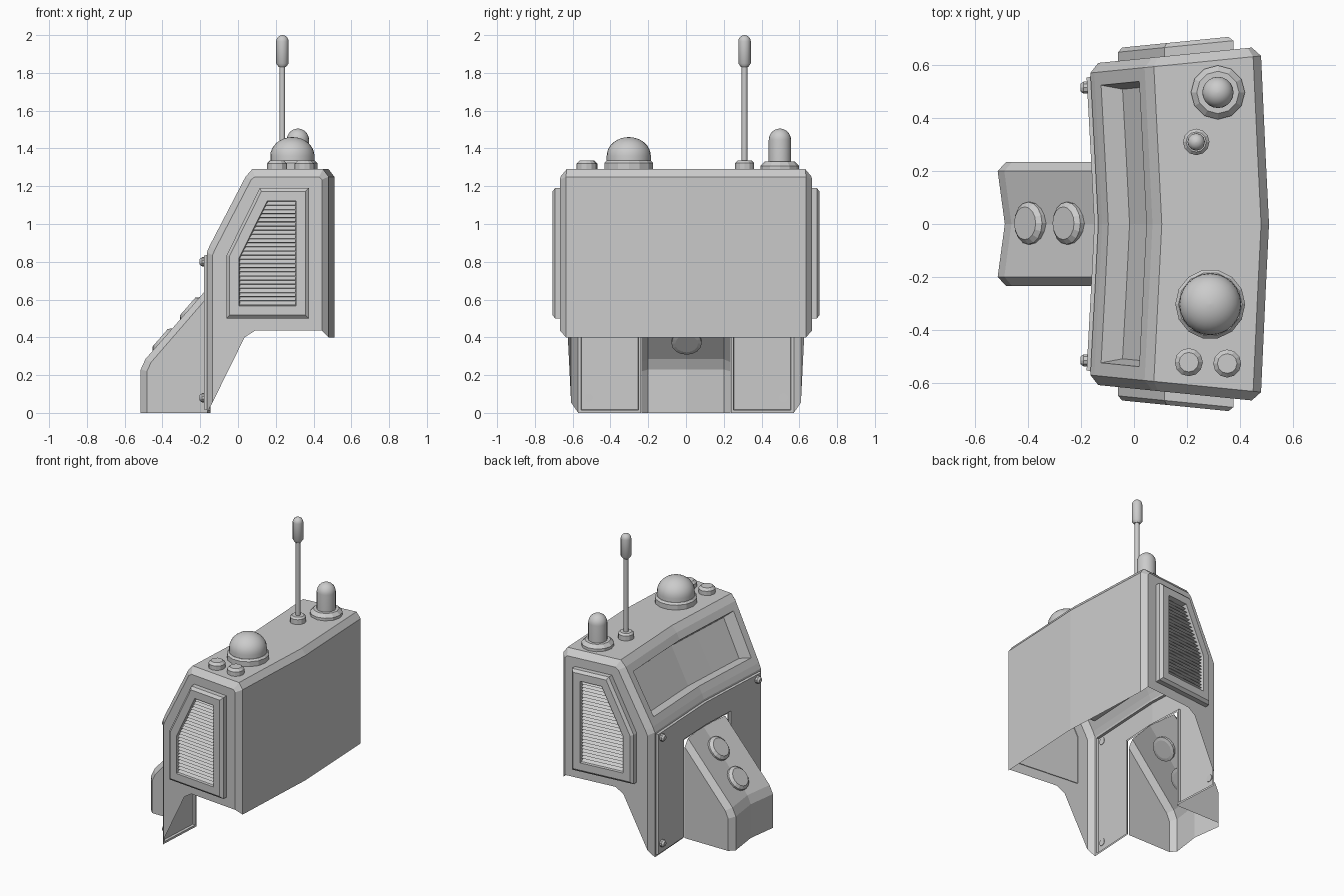
import bpy, bmesh
from math import radians, sin, cos, pi
from mathutils import Matrix

if "Cube" in bpy.data.objects:
    bpy.data.objects.remove(bpy.data.objects["Cube"])


def finish(bm, name, smooth=False):
    me = bpy.data.meshes.new(name)
    bm.to_mesh(me)
    bm.free()
    ob = bpy.data.objects.new(name, me)
    bpy.context.collection.objects.link(ob)
    if smooth:
        bpy.ops.object.select_all(action='DESELECT')
        bpy.context.view_layer.objects.active = ob
        ob.select_set(True)
        bpy.ops.object.shade_smooth_by_angle(angle=radians(35))
    return ob


def lathe(name, prof, loc, segs=12, tilt=0, smooth=False):
    """Spin an (r, z) profile, then tilt it about y and place it."""
    bm = bmesh.new()
    pts = [(0, prof[0][1])] + prof + [(0, prof[-1][1])]
    vs = [bm.verts.new((r, 0, z)) for r, z in pts]
    es = [bm.edges.new(p) for p in zip(vs, vs[1:])]
    bmesh.ops.spin(bm, geom=vs + es, cent=(0, 0, 0), axis=(0, 0, 1), angle=2 * pi, steps=segs)
    bmesh.ops.remove_doubles(bm, verts=bm.verts, dist=1e-5)
    bmesh.ops.recalc_face_normals(bm, faces=bm.faces)
    bm.transform(Matrix.Translation(loc) @ Matrix.Rotation(radians(tilt), 4, 'Y'))
    return finish(bm, name, smooth)


def arc(r, z, h, n=8):
    return [(r * cos(i * pi / 2 / n), z + h * sin(i * pi / 2 / n)) for i in range(n)] + [(0.001, z + h)]


def half_width(x):
    return 0.622 + 0.1 * x


def loft(bm, rings, skip=lambda s, i: False):
    """Bridge open rings of equal length; returns faces by (strip, row)."""
    vr = [[bm.verts.new(p) for p in r] for r in rings]
    faces = {}
    for s in range(len(vr) - 1):
        for i in range(len(vr[0]) - 1):
            if not skip(s, i):
                faces[s, i] = bm.faces.new((vr[s][i], vr[s + 1][i], vr[s + 1][i + 1], vr[s][i + 1]))
    return vr, faces


def face_outward(bm, front):
    """Consistent normals, with the given front face looking towards -x."""
    bmesh.ops.recalc_face_normals(bm, faces=bm.faces)
    bm.normal_update()
    if front.normal.x > 0:
        bmesh.ops.reverse_faces(bm, faces=bm.faces)
    bm.normal_update()


# Housing: bent, chamfered shell, open underneath
outer = [(-.165, 0), (-.165, .665), (-.165, .85), (-.15, .885), (.04, 1.25),
         (.075, 1.29), (.45, 1.29), (.48, 1.25), (.48, .4)]
side = [(-.135, .055), (-.135, .665), (-.135, .835), (-.122, .865), (.07, 1.235),
        (.09, 1.25), (.43, 1.25), (.445, 1.235), (.445, .435)]


def side_ring(s):
    return [(x, s * half_width(x), z) for x, z in side]


def outer_ring(s):
    return [(x, s * (half_width(x) - .035), z) for x, z in outer]


def mid_ring(y):
    return [(x + .03 * (1 - abs(y) / .6), y, z) for x, z in outer]


bm = bmesh.new()
rings = [side_ring(-1), outer_ring(-1), mid_ring(-.237), mid_ring(0), mid_ring(.237), outer_ring(1), side_ring(1)]
vr, fs = loft(bm, rings, lambda s, i: i == 0 and s in (2, 3))
for s, ring in ((-1, vr[0]), (1, vr[-1])):
    extra = [bm.verts.new((x, s * half_width(x), z)) for x, z in ((.09, .435), (.035, .4))]
    bm.faces.new(ring + extra)
face_outward(bm, fs[1, 1])
# Sunken window in the slope
slope = [fs[s, 3] for s in range(1, 5)]
bmesh.ops.inset_region(bm, faces=slope, thickness=.05, use_even_offset=True)
bmesh.ops.inset_region(bm, faces=slope, thickness=.02, depth=-.08, use_even_offset=True)
# Raised front plate around the console opening
plate = [fs[k] for k in ((1, 0), (4, 0), (1, 1), (2, 1), (3, 1), (4, 1))]
bmesh.ops.inset_region(bm, faces=plate, thickness=.014, use_boundary=True, use_even_offset=True)
bmesh.ops.inset_region(bm, faces=plate, thickness=.003, depth=.015, use_boundary=True, use_even_offset=True)
finish(bm, "housing")

# Sloped console, open at back and bottom
c_out = [(-.515, 0), (-.515, .23), (-.49, .285), (-.155, .667)]
c_side = [(-.482, 0), (-.482, .22), (-.46, .268), (-.155, .62)]
bm = bmesh.new()
rings = [[(x, -.235, z) for x, z in c_side], [(x, -.2, z) for x, z in c_out],
         [(x + .027, 0, z) for x, z in c_out],
         [(x, .2, z) for x, z in c_out], [(x, .235, z) for x, z in c_side]]
vr, fs = loft(bm, rings)
for y, ring in ((-.235, vr[0]), (.235, vr[-1])):
    bm.faces.new(ring + [bm.verts.new((-.155, y, 0))])
face_outward(bm, fs[1, 0])
finish(bm, "console")

# Console buttons
for i, x in enumerate((-.385, -.24)):
    z = .285 + (x + .463) * 1.14
    lathe(f"console_button_{i}", [(.06, -.012), (.08, -.008), (.08, .02), (.062, .036)], (x, .003, z), 16, -49)

# Front plate bolts
for y in (-.515, .515):
    for z in (.08, .8):
        lathe("plate_bolt", [(.024, 0), (.024, .018), (.014, .03)], (-.173, y, z), 10, -90)

# Side vents: raised frame, recess and louvres
vent = [(-.06, .5), (.375, .5), (.375, 1.19), (.115, 1.19), (-.06, .835)]
for s, label in ((-1, "front"), (1, "rear")):
    bm = bmesh.new()
    lo = [bm.verts.new((x, s * (half_width(x) - .005), z)) for x, z in vent]
    hi = [bm.verts.new((x, s * (half_width(x) + .033), z)) for x, z in vent]
    for k in range(5):
        j = (k + 1) % 5
        bm.faces.new((lo[k], lo[j], hi[j], hi[k]))
    top = bm.faces.new(hi)
    bmesh.ops.recalc_face_normals(bm, faces=bm.faces)
    bm.normal_update()
    if top.normal.y * s < 0:
        bmesh.ops.reverse_faces(bm, faces=bm.faces)
        bm.normal_update()
    for t, d in ((.017, .016), (.05, 0), (.003, -.036)):
        bmesh.ops.inset_region(bm, faces=[top], thickness=t, depth=d, use_even_offset=True)
    finish(bm, f"vent_frame_{label}")

    bm = bmesh.new()
    n, step = 25, .022
    for k in range(n):
        z0 = .57 + k * step

        def row(z, d):
            xl = .008 + max(0, z - .82) * .49
            return [bm.verts.new((x, s * (half_width(x) + d), z)) for x in (xl, .305)]
        a, b, c = row(z0, .012), row(z0 + .002, .036), row(z0 + step, .012)
        for p, q in ((a, b), (b, c)):
            quad = (p[0], p[1], q[1], q[0])
            bm.faces.new(quad if s < 0 else quad[::-1])
    finish(bm, f"vent_louvres_{label}")

# Roof fittings
T = 1.285


def collar(r, h=.05, c=.012):
    return [(r, 0), (r, h - c), (r - c, h)]


lathe("dome_base", collar(.132), (.288, -.303, T), 14)
lathe("dome", [(.117, 0)] + arc(.117, .03, .1), (.288, -.303, T + .045), 24, smooth=True)
lathe("beacon_base", collar(.102, .045, .022), (.317, .497, T), 12)
lathe("beacon", [(.059, 0)] + arc(.059, .12, .06), (.317, .497, T + .04), 20, smooth=True)
lathe("antenna_base", collar(.05), (.235, .31, T), 12)
lathe("antenna_rod", [(.015, 0), (.015, .53)], (.235, .31, T + .03), 12, smooth=True)
tip = [(.02, 1.832), (.033, 1.85)] + arc(.033, 1.967, .033, 5)
lathe("antenna_tip", tip, (.235, .31, 0), 12, smooth=True)
for i, (x, y) in enumerate(((.207, -.522), (.352, -.527))):
    lathe(f"roof_knob_{i}", collar(.053, .05, .016), (x, y, T), 12)
